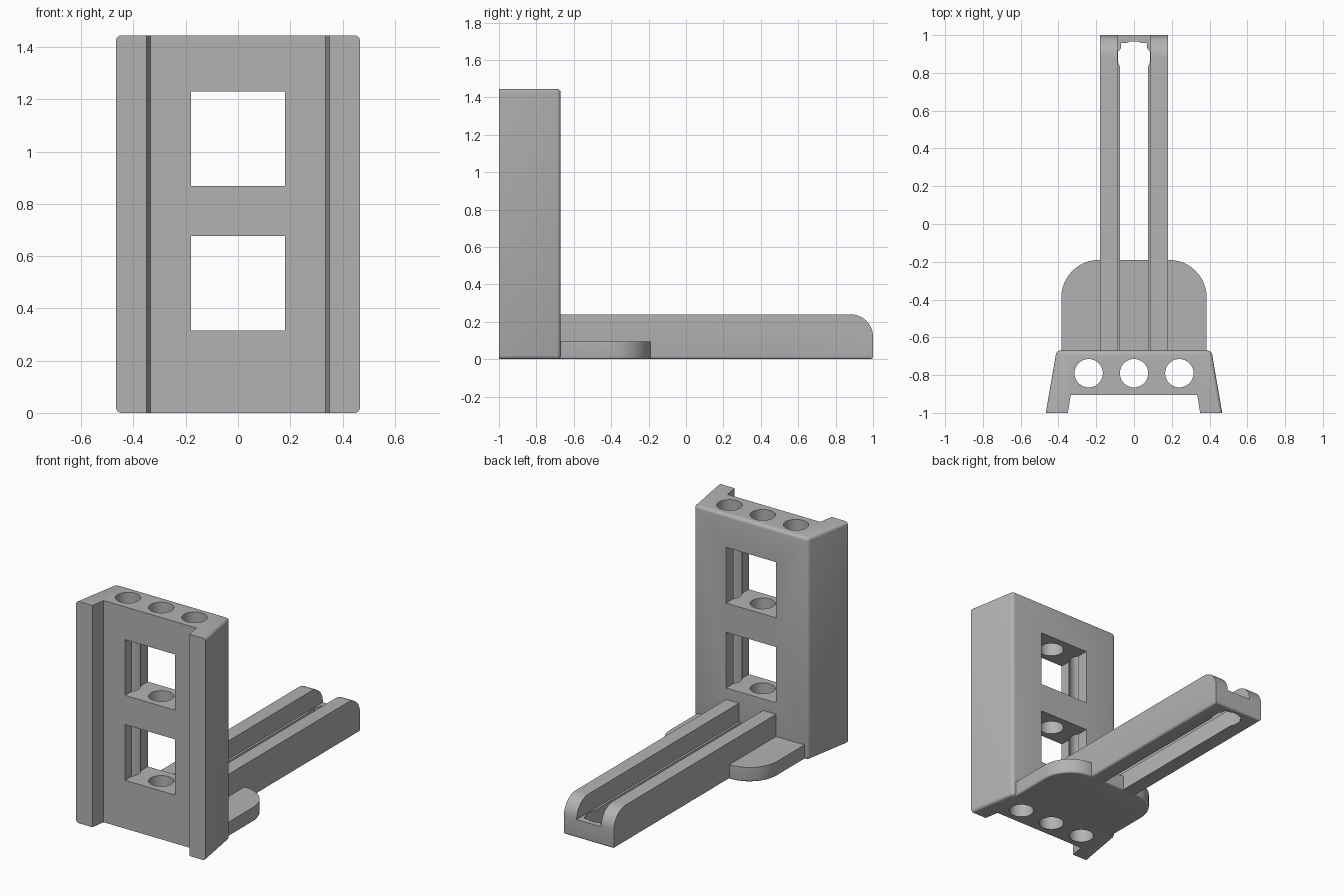
import bpy, bmesh
from math import sin, cos, pi

cube = bpy.data.objects.get("Cube")
if cube:
    bpy.data.objects.remove(cube, do_unlink=True)

grey = bpy.data.materials.new("plain grey")
grey.use_nodes = True
grey.diffuse_color = (0.45, 0.45, 0.45, 1)
grey.node_tree.nodes["Principled BSDF"].inputs["Base Color"].default_value = grey.diffuse_color


def arc(cx, cy, r, start, end, n=12):
    angles = [start + (end - start) * i / n for i in range(n + 1)]
    return [(cx + r * cos(a), cy + r * sin(a)) for a in angles]


def mirrored(half):
    """Close a right-hand outline with its mirror image in x."""
    return half + [(-x, y) for x, y in reversed(half) if x > 0]


def prism(name, outline, low, high, along="z", rounded=None, radius=0.015):
    """Extrude an outline; round the edges whose midpoint passes the rule."""
    bm = bmesh.new()
    place = {"z": lambda a, b: (a, b, low),
             "x": lambda a, b: (low, a, b)}[along]
    face = bm.faces.new([bm.verts.new(place(a, b)) for a, b in outline])
    top = bmesh.ops.extrude_face_region(bm, geom=[face])["geom"]
    shift = (0, 0, high - low) if along == "z" else (high - low, 0, 0)
    bmesh.ops.translate(bm, vec=shift,
                        verts=[v for v in top if isinstance(v, bmesh.types.BMVert)])
    bmesh.ops.recalc_face_normals(bm, faces=bm.faces)
    if rounded:
        edges = [e for e in bm.edges if rounded((e.verts[0].co + e.verts[1].co) / 2)]
        bmesh.ops.bevel(bm, geom=edges, offset=radius, segments=4,
                        profile=0.5, affect="EDGES")
    mesh = bpy.data.meshes.new(name)
    bm.to_mesh(mesh)
    bm.free()
    mesh.materials.append(grey)
    obj = bpy.data.objects.new(name, mesh)
    bpy.context.collection.objects.link(obj)
    return obj


def box(name, x, y0, y1, z0, z1):
    return prism(name, [(-x, y0), (x, y0), (x, y1), (-x, y1)], z0, z1)


def cut(obj, cutters):
    """Cut each helper out of the part, then remove the helpers."""
    bpy.context.view_layer.objects.active = obj
    for cutter in cutters:
        cutter.hide_render = True
        mod = obj.modifiers.new("cut", "BOOLEAN")
        mod.operation, mod.solver, mod.object = "DIFFERENCE", "EXACT", cutter
        bpy.ops.object.modifier_apply(modifier=mod.name)
        bpy.data.objects.remove(cutter, do_unlink=True)


# Upright channel bracket with flared flanges, windows and vertical bores
HEIGHT = 1.445


def upright_edge(m):
    rim = m.z < 0.001 or m.z > HEIGHT - 0.001
    outer = abs(m.x) > 0.42 or m.y > -0.68
    return outer and (rim or m.y > -0.68)


right_half = [(0.335, -0.905), (0.35, -1), (0.467, -1), (0.41, -0.67)]
upright = prism("upright", mirrored(right_half), 0, HEIGHT, rounded=upright_edge, radius=0.02)
windows = [box("window_cutter", 0.18, -1.1, -0.5, z, z + 0.363) for z in (0.315, 0.868)]
bores = [prism("bore_cutter", arc(x, -0.79, 0.075, 0, 2 * pi, 40)[:-1], -0.1, 1.6)
         for x in (-0.24, 0, 0.24)]
cut(upright, windows + bores)

# Long rail with a rounded tip
END = 1
profile = [(-0.69, 0), (END, 0)] + arc(0.88, 0.12, 0.12, 0, pi / 2) + [(-0.69, 0.24)]
rail = prism("rail", profile, -0.18, 0.18, along="x",
             rounded=lambda m: m.z < 0.001 and m.y > -0.6 or m.z < 0.001 and abs(m.x) > 0.17)

# Upper groove open at the tip, and a narrower slot ending in a keyhole
groove = box("groove_cutter", 0.088, -0.8, 1.1, 0.12, 0.4)
slot_half = [(0.074, -0.8), (0.074, 0.83), (0.085, 0.86), (0.085, 0.91),
             (0.07, 0.93), (0.068, 0.957), (0.04, 0.957), (0.02, 0.967)]
slot = prism("slot_cutter", mirrored(slot_half), -0.1, 0.2)
cut(rail, [groove, slot])

# Foot plate with two rounded corners
foot_half = [(0.385, -0.69)] + arc(0.185, -0.39, 0.2, 0, pi / 2)
foot_plate = prism("foot_plate", mirrored(foot_half), 0, 0.095,
                   rounded=lambda m: m.z < 0.001 and m.y > -0.685, radius=0.012)

for part in (upright, rail, foot_plate):
    bpy.ops.object.select_all(action="DESELECT")
    part.select_set(True)
    bpy.context.view_layer.objects.active = part
    bpy.ops.object.shade_smooth_by_angle(angle=pi / 6)
